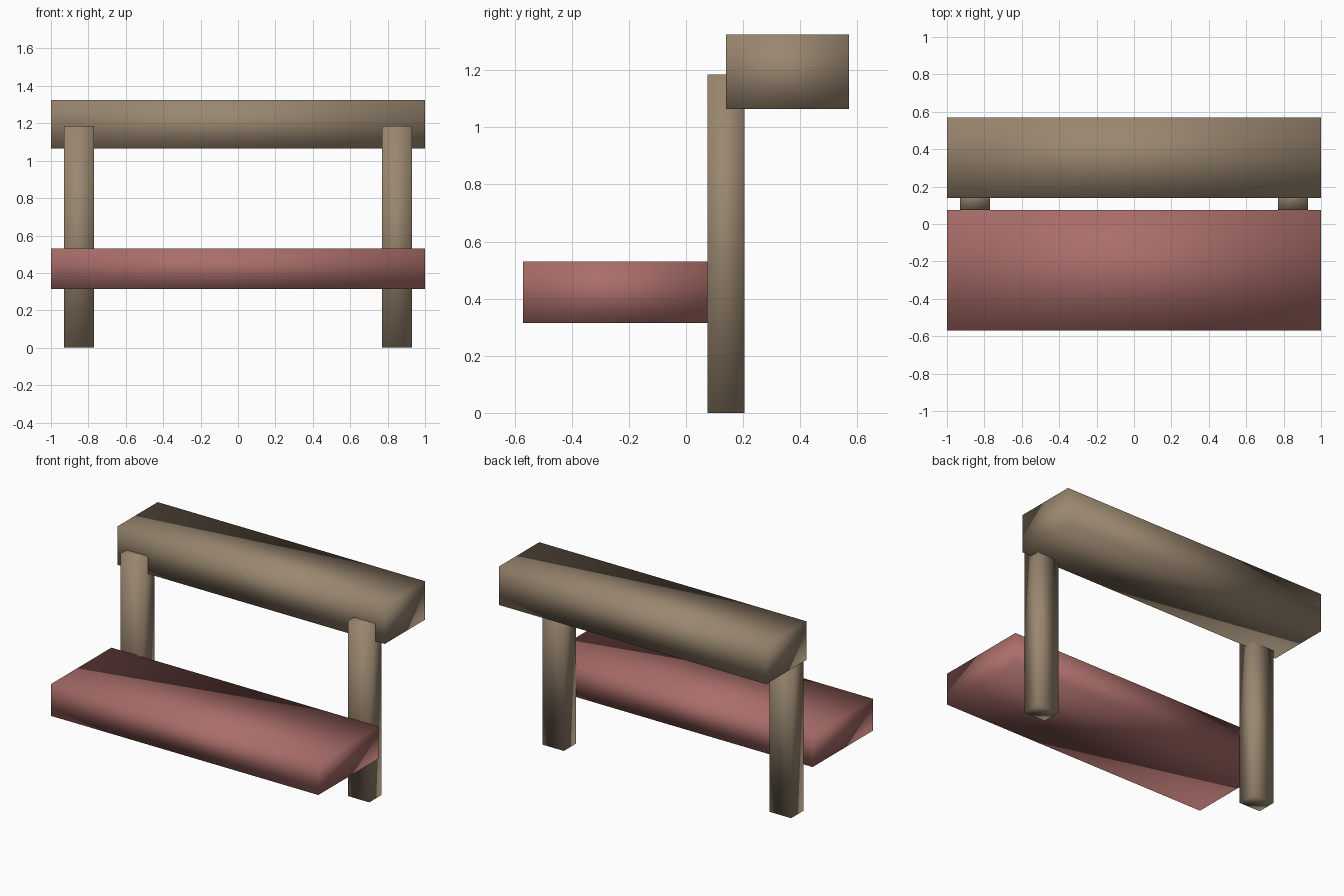
import bpy
import bmesh
from mathutils import Vector

default = bpy.data.objects.get("Cube")
if default:
    bpy.data.objects.remove(default, do_unlink=True)


def make_material(name, rgb):
    mat = bpy.data.materials.new(name)
    mat.use_nodes = True
    colour = (*rgb, 1.0)
    mat.diffuse_color = colour
    mat.node_tree.nodes["Principled BSDF"].inputs["Base Color"].default_value = colour
    return mat


def make_beam(name, low, high, mat):
    """Smooth-shaded box between two corners, each side split along a diagonal."""
    low, high = Vector(low), Vector(high)
    centre, size = (low + high) / 2, high - low
    bm = bmesh.new()
    bmesh.ops.create_cube(bm, size=1)
    # Alternate corners are joined so the soft shading twists evenly round the beam
    for face in list(bm.faces):
        pair = [v for v in face.verts if v.co.x * v.co.y * v.co.z > 0]
        bmesh.ops.connect_verts(bm, verts=pair)
    bmesh.ops.scale(bm, vec=size, verts=bm.verts)
    for face in bm.faces:
        face.smooth = True
    mesh = bpy.data.meshes.new(name)
    bm.to_mesh(mesh)
    bm.free()
    mesh.materials.append(mat)
    obj = bpy.data.objects.new(name, mesh)
    obj.location = centre
    bpy.context.collection.objects.link(obj)
    return obj


wood = make_material("weathered wood", (0.32, 0.24, 0.16))
red = make_material("dusty red", (0.40, 0.155, 0.143))

# Seat slab and the thick top rail behind it
make_beam("seat", (-1, -0.57, 0.315), (1, 0.075, 0.53), red)
make_beam("top_rail", (-1, 0.14, 1.065), (1, 0.57, 1.325), wood)

# Upright posts, one on each side
for side, x in (("left", 0.85), ("right", -0.85)):
    make_beam(side + "_post", (x - 0.08, 0.075, 0), (x + 0.08, 0.205, 1.185), wood)
